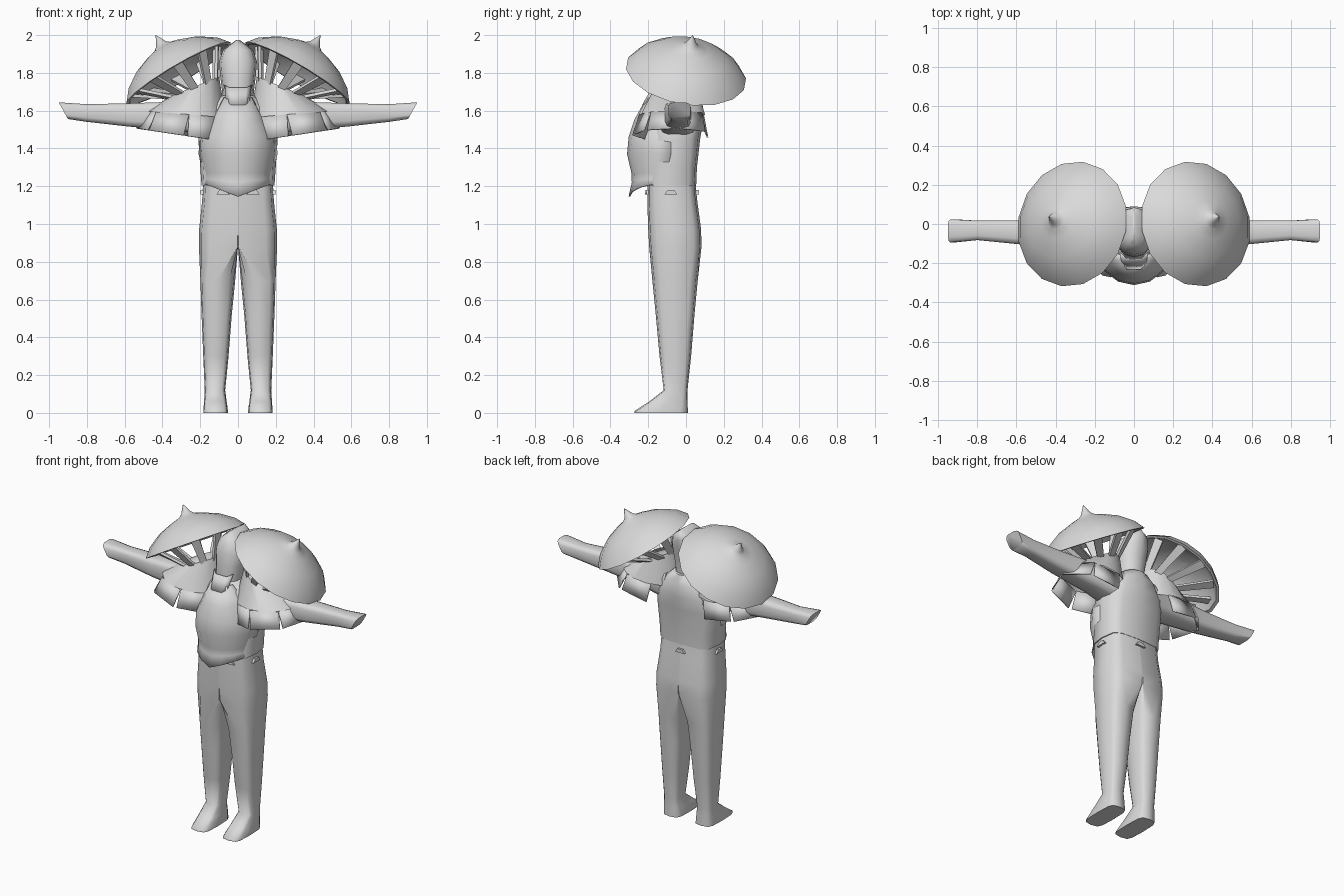
import bpy
import bmesh
import math
from mathutils import Vector

if "Cube" in bpy.data.objects:
    bpy.data.objects.remove(bpy.data.objects["Cube"])

grey = bpy.data.materials.new("light grey")
grey.diffuse_color = (0.7, 0.7, 0.7, 1)
grey.use_nodes = True
grey.node_tree.nodes["Principled BSDF"].inputs["Base Color"].default_value = grey.diffuse_color
TAU = 2 * math.pi


def loft(name, rings, closed=True, caps=(True, True), mirror=False, angle=50, thick=0):
    """Skin a list of point rings into one object."""
    bm = bmesh.new()
    vs = [[bm.verts.new(p) for p in r] for r in rings]
    n = len(rings[0])
    for a, b in zip(vs, vs[1:]):
        for i in range(n if closed else n - 1):
            j = (i + 1) % n
            bm.faces.new((a[i], a[j], b[j], b[i]))
    for use, r in zip(caps, (vs[0], vs[-1])):
        if use and closed:
            bm.faces.new(r)
    return finish(name, bm, mirror, angle, thick)


def finish(name, bm, mirror=False, angle=40, thick=0):
    bmesh.ops.remove_doubles(bm, verts=bm.verts, dist=1e-5)
    bmesh.ops.recalc_face_normals(bm, faces=bm.faces)
    me = bpy.data.meshes.new(name)
    bm.to_mesh(me)
    bm.free()
    ob = bpy.data.objects.new(name, me)
    me.materials.append(grey)
    bpy.context.collection.objects.link(ob)
    for o in bpy.context.selected_objects:
        o.select_set(False)
    ob.select_set(True)
    bpy.context.view_layer.objects.active = ob
    bpy.ops.object.shade_smooth_by_angle(angle=math.radians(angle))
    if thick:
        m = ob.modifiers.new("Thickness", 'SOLIDIFY')
        m.thickness, m.offset = thick, 0
    if mirror:
        m = ob.modifiers.new("Mirror", 'MIRROR')
        m.use_clip = m.use_mirror_merge = False
    return ob


def power(t, e):
    return math.copysign(abs(t) ** e, t) if abs(t) > 1e-6 else 0


def oval(z, cx, rx, yf, yb, e=0.8, n=12, half=False):
    """Rounded-box ring at height z; half keeps it on x >= 0."""
    pts = []
    for i in range(n):
        a = TAU * i / n
        x = cx + rx * power(math.cos(a), e)
        y = (yf + yb) / 2 + (yb - yf) / 2 * power(math.sin(a), e)
        pts.append((max(x, 0) if half else x, y, z))
    return pts


# Trousers and feet: half the hips run into one leg
loft("leg", [oval(*r, half=True) for r in (
    (1.22, 0, .185, -.205, .05, .5), (1.12, 0, .19, -.205, .06, .5), (.97, 0, .206, -.2, .08, .5),
    (.88, .004, .203, -.195, .082, .5), (.7, .107, .092, -.178, .062, .6),
    (.52, .113, .08, -.16, .045, .6), (.3, .117, .067, -.14, .027, .6), (.12, .122, .054, -.118, .008, .6),
    (.06, .12, .06, -.195, .008, .5), (.01, .118, .065, -.272, .01, .5), (0, .118, .065, -.272, .01, .5))],
    mirror=True, angle=60)

# Torso with overhanging hem
loft("torso", [oval(*r) for r in (
    (1.205, 0, .193, -.21, .054, .5), (1.3, 0, .2, -.2, .058, .55), (1.45, 0, .21, -.195, .075, .6),
    (1.54, 0, .2, -.19, .09, .65), (1.62, 0, .16, -.185, .09), (1.68, 0, .09, -.165, .07))], angle=60)

# Head with a ridged hood
loft("head", [oval(*r) for r in (
    (1.6, 0, .08, -.17, .05), (1.7, 0, .084, -.17, .05), (1.78, 0, .094, -.165, .06),
    (1.86, 0, .1, -.155, .075), (1.92, 0, .08, -.135, .085), (1.945, 0, .05, -.115, .085),
    (1.975, 0, .008, -.08, .07))], angle=60)

# Arms
arm = []
for x, z0, z1, y0, y1, skew in ((.12, 1.46, 1.66, -.15, .06, 0), (.3, 1.49, 1.65, -.125, .035, 0),
                                (.58, 1.515, 1.64, -.105, .02, 0), (.8, 1.54, 1.635, -.083, .018, 0),
                                (.925, 1.555, 1.645, -.095, .025, .025)):
    ring = []
    for i in range(12):
        a = TAU * (i + .5) / 12
        c, s = power(math.cos(a), .5), power(math.sin(a), .5)
        ring.append((x + skew * s, (y0 + y1) / 2 + (y1 - y0) / 2 * c, (z0 + z1) / 2 + (z1 - z0) / 2 * s))
    arm.append(ring)
loft("arm", arm, mirror=True, angle=60)

# Breastplate with a pointed lower edge
rows = []
for z, w, yc, ye, lift in ((1.65, .07, -.215, -.16, .02), (1.55, .14, -.27, -.12, 0),
                           (1.46, .2, -.3, -.08, 0), (1.37, .205, -.308, -.08, 0),
                           (1.27, .18, -.285, -.1, 0), (1.22, .18, -.283, -.1, .02),
                           (1.145, .185, -.3, -.1, .07)):
    row = []
    for i in range(9):
        t = math.pi * (i - 4) / 8
        s, c = math.sin(t), math.cos(t)
        row.append((w * s, ye + (yc - ye) * c, z + lift * abs(s)))
    rows.append(row)
loft("breastplate", rows, closed=False, thick=.008)

# Throat tab
loft("throat_tab", [[(-w, y + .03, z + .015), (-w * .6, y, z), (w * .6, y, z), (w, y + .03, z + .015)]
                    for z, w, y in ((1.72, .07, -.178), (1.63, .06, -.228))], closed=False, thick=.008)

# Small belt tabs under the hem
bm = bmesh.new()
for x, y, ang in ((.08, -.205, .1), (-.08, -.205, -.1), (.19, -.08, math.pi / 2),
                  (-.19, -.08, math.pi / 2), (0, .06, 0)):
    d = Vector((math.cos(ang), math.sin(ang), 0))
    o = Vector((d.y, -d.x, 0)) * .008
    c = Vector((x, y, 1.155))
    ring = [[bm.verts.new(c + k * o + d * u + Vector((0, 0, v))) for u, v in
             ((-.035, 0), (.035, 0), (.018, .024), (-.018, .024))] for k in (-1, 1)]
    for f in ring:
        bm.faces.new(f)
    for i in range(4):
        j = (i + 1) % 4
        bm.faces.new((ring[0][i], ring[0][j], ring[1][j], ring[1][i]))
finish("belt_tabs", bm)

# Shoulder discs: domed profile spun around a tilted axis
N = Vector((.5, .15, .85)).normalized()
U = (Vector((1, 0, 0)) - N * N.x).normalized()
V = N.cross(U)
C = Vector((.315, 0, 1.795))


def disc_pt(r, h, a):
    return C + N * h + U * r * math.cos(a) + V * r * math.sin(a)


profile = ((.001, .13), (.1, .12), (.19, .09), (.26, .04), (.303, -.002), (.323, 0),
           (.277, .057), (.194, .115), (.1, .153), (.05, .168), (.03, .185), (.001, .24))
loft("shoulder_disc", [[disc_pt(r, h, TAU * (i + .5) / 16) for i in range(16)] for r, h in profile],
     mirror=True, angle=35)


# Shoulder collar: tilted oval rings
def collar_pt(ring, a, grow=1):
    cx, cy, cz, rx, ry, slope = ring
    dx = rx * grow * math.cos(a)
    return Vector((cx + dx, cy + ry * grow * math.sin(a), cz + slope * dx))


TOP = (.225, -.05, 1.73, .125, .11, -.4)
MID = (.275, -.068, 1.58, .21, .172, .08)
LOW = (.295, -.075, 1.47, .24, .2, .15)
loft("shoulder_collar", [[collar_pt(r, TAU * i / 14) for i in range(14)] for r in (TOP, MID)],
     caps=(True, False), mirror=True)

# Broad flared petals below the collar
bm = bmesh.new()
for k in range(5):
    a = math.radians(-120 + 51.5 * k)
    half = math.radians(25.7)
    g = 1 + .03 * (k % 2)
    q = [collar_pt(MID, a - half, g), collar_pt(MID, a + half, g),
         collar_pt(LOW, a + half * .9, g), collar_pt(LOW, a - half * .9, g)]
    bm.faces.new([bm.verts.new(p) for p in q])
finish("collar_petals", bm, mirror=True, thick=.008)

# Slats between collar and disc
bm = bmesh.new()
for k in range(10):
    a = TAU * (k + .5) / 10
    p, q = collar_pt(TOP, a, .92) - Vector((0, 0, .02)), disc_pt(.265, .028, a)
    side = (q - p).cross(N).normalized()
    out = side.cross(q - p).normalized() * .008
    ends = [[bm.verts.new(e + side * w * s + out * t) for s, t in ((-1, -1), (1, -1), (1, 1), (-1, 1))]
            for e, w in ((p, .02), (q, .028))]
    for f in ends:
        bm.faces.new(f)
    for i in range(4):
        j = (i + 1) % 4
        bm.faces.new((ends[0][i], ends[0][j], ends[1][j], ends[1][i]))
finish("disc_slats", bm, mirror=True)
